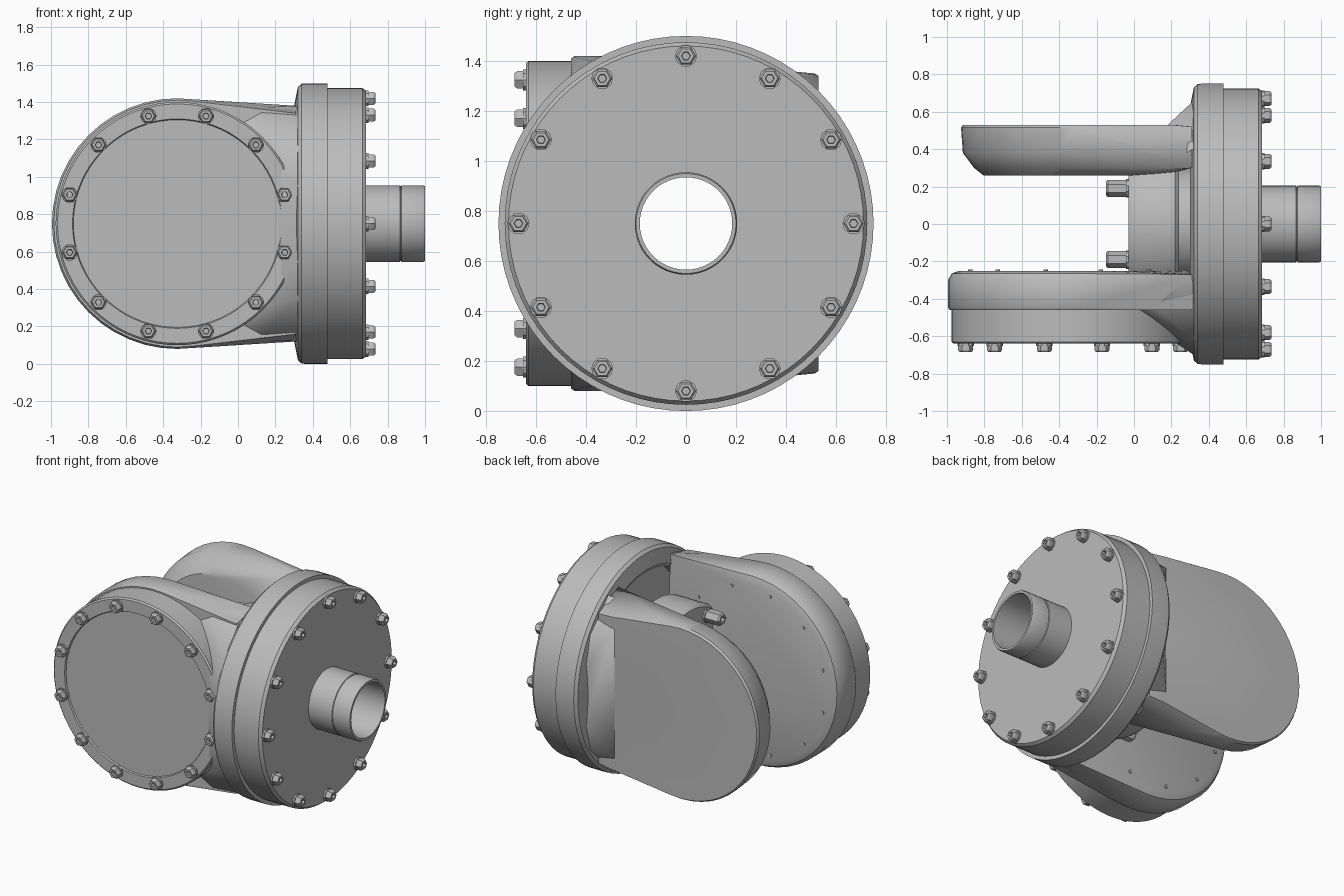
import bpy, bmesh
from math import sin, cos, pi, radians
from mathutils import Vector

if "Cube" in bpy.data.objects:
    bpy.data.objects.remove(bpy.data.objects["Cube"])

GREY = (0.5, 0.5, 0.5, 1)
metal = bpy.data.materials.new("cast_grey")
metal.use_nodes = True
metal.diffuse_color = GREY
metal.node_tree.nodes["Principled BSDF"].inputs["Base Color"].default_value = GREY

MID = 0.75                      # height of both axes
DISC = Vector((-0.325, 0, MID))  # centre of the arm discs
HUB = Vector((0, 0, MID))       # centre of the flange axis


def finish(name, bm, smooth=True):
    bmesh.ops.recalc_face_normals(bm, faces=bm.faces)
    mesh = bpy.data.meshes.new(name)
    bm.to_mesh(mesh)
    bm.free()
    mesh.materials.append(metal)
    ob = bpy.data.objects.new(name, mesh)
    bpy.context.collection.objects.link(ob)
    if smooth:
        bpy.ops.object.select_all(action='DESELECT')
        ob.select_set(True)
        bpy.context.view_layer.objects.active = ob
        bpy.ops.object.shade_smooth_by_angle(angle=radians(35))
    return ob


def around(axis, centre, along, r, a):
    """Point at angle a on a circle about an axis parallel to x or y."""
    if axis == 'x':
        return centre + Vector((along, r * cos(a), r * sin(a)))
    return centre + Vector((r * cos(a), along, r * sin(a)))


def ring_points(axis, centre, along, r, n, turn=0):
    return [around(axis, centre, along, r, turn + 2 * pi * i / n) for i in range(n)]


def lathe(bm, profile, axis, centre, n=64, closed=True):
    """Revolve (along, radius) points; open profiles get end caps."""
    loops = [[bm.verts.new(p) for p in ring_points(axis, centre, a, r, n)]
             for a, r in profile]
    pairs = list(zip(loops, loops[1:]))
    if closed:
        pairs.append((loops[-1], loops[0]))
    else:
        bm.faces.new(loops[0])
        bm.faces.new(loops[-1])
    for low, high in pairs:
        for i in range(n):
            j = (i + 1) % n
            bm.faces.new((low[i], low[j], high[j], high[i]))


def turned(name, profile, axis, centre, n=64, closed=True):
    bm = bmesh.new()
    lathe(bm, profile, axis, centre, n, closed)
    return finish(name, bm)


def hull(name, points):
    bm = bmesh.new()
    for p in points:
        bm.verts.new(p)
    out = bmesh.ops.convex_hull(bm, input=bm.verts)
    bmesh.ops.delete(bm, geom=list(set(out["geom_interior"])), context='VERTS')
    bmesh.ops.dissolve_limit(bm, angle_limit=radians(1), verts=bm.verts, edges=bm.edges)
    return finish(name, bm)


def bolts(name, axis, centre, base, height, circle, angles, size=0.04):
    """Hexagonal heads with a washer and a socket."""
    bm = bmesh.new()
    s = 1 if height > 0 else -1
    for a in angles:
        c = around(axis, centre, 0, circle, radians(a))
        top = base + height
        lathe(bm, [(base - 0.01 * s, size * 1.1), (base + 0.012 * s, size * 1.1)],
              axis, c, 10, False)
        lathe(bm, [(base, size), (top - 0.01 * s, size), (top, size * 0.8),
                   (top, size * 0.45), (top - 0.025 * s, size * 0.4)], axis, c, 6, False)
    return finish(name, bm, False)


def mirrored_z(points):
    return [Vector((x, y, MID + k * z)) for x, y, z in points for k in (-1, 1)]


def arm(name, rings, root):
    """Disc-shaped arm drawn out to the flange."""
    pts = []
    for y, r in rings:
        pts += ring_points('y', DISC, y, r, 48)
    return hull(name, pts + mirrored_z(root))


# Flange: open ring with a hollow back, then the cover plate
turned("flange_ring", [(0.32, 0.73), (0.34, 0.748), (0.36, 0.75), (0.478, 0.75),
                       (0.478, 0.61), (0.31, 0.61), (0.30, 0.63)], 'x', HUB, 72)
turned("flange_cover", [(0.45, 0.19), (0.45, 0.725), (0.665, 0.725), (0.685, 0.71),
                        (0.685, 0.19)], 'x', HUB, 72)
bolts("flange_bolts", 'x', HUB, 0.685, 0.05, 0.67, range(0, 360, 30))

# Hollow output shaft with a groove
turned("shaft", [(0.66, 0.185), (0.66, 0.205), (0.865, 0.205), (0.868, 0.2),
                 (0.872, 0.2), (0.875, 0.205), (0.99, 0.205), (1.0, 0.2),
                 (1.0, 0.185)], 'x', HUB, 48)

# Central hub between the arms
turned("hub", [(-0.03, 0.19), (-0.03, 0.43), (0, 0.45), (0.22, 0.45), (0.24, 0.43),
               (0.24, 0.3), (0.47, 0.3), (0.47, 0.19)], 'x', HUB, 48)
bolts("hub_bolts", 'x', HUB, -0.03, -0.12, 0.38, (60, 120, 240, 300), 0.045)

# Front arm and its flared root
arm("front_arm", [(-0.46, 0.66), (-0.445, 0.67), (-0.30, 0.67), (-0.265, 0.65), (-0.25, 0.61)],
    [(0.31, -0.46, 0.59), (0.31, -0.27, 0.63)])
hull("front_arm_root", mirrored_z([
    (-0.04, -0.46, 0.5), (0, -0.26, 0.62), (0.1, -0.44, 0.62), (0.32, -0.70, 0.2),
    (0.32, -0.61, 0.40), (0.32, -0.46, 0.58), (0.32, -0.30, 0.63)]))

# Back arm with a chamfered inner side
arm("back_arm", [(0.53, 0.59), (0.515, 0.60), (0.38, 0.59), (0.30, 0.53), (0.26, 0.48)],
    [(0.2, 0.53, 0.53), (0.31, 0.30, 0.62), (0.31, 0.52, 0.52)])
hull("back_arm_root", mirrored_z([
    (0.18, 0.53, 0.45), (0.2, 0.34, 0.56), (0.32, 0.66, 0.2),
    (0.32, 0.60, 0.40), (0.32, 0.40, 0.60)]))

# Round cover on the front arm: raised rim, sunken face, bolts
turned("front_cover", [(-0.45, 0.65), (-0.63, 0.65), (-0.64, 0.64), (-0.64, 0.56),
                       (-0.63, 0.555)], 'y', DISC, 72, False)
bolts("front_cover_bolts", 'y', DISC, -0.64, -0.045, 0.595, range(15, 360, 30))

# Stud ends showing on the inner face of the front arm
bm = bmesh.new()
for i in range(12):
    c = around('y', DISC, 0, 0.57, radians(15 + 30 * i))
    lathe(bm, [(-0.27, 0.012), (-0.243, 0.012)], 'y', c, 8, False)
finish("stud_ends", bm, False)
